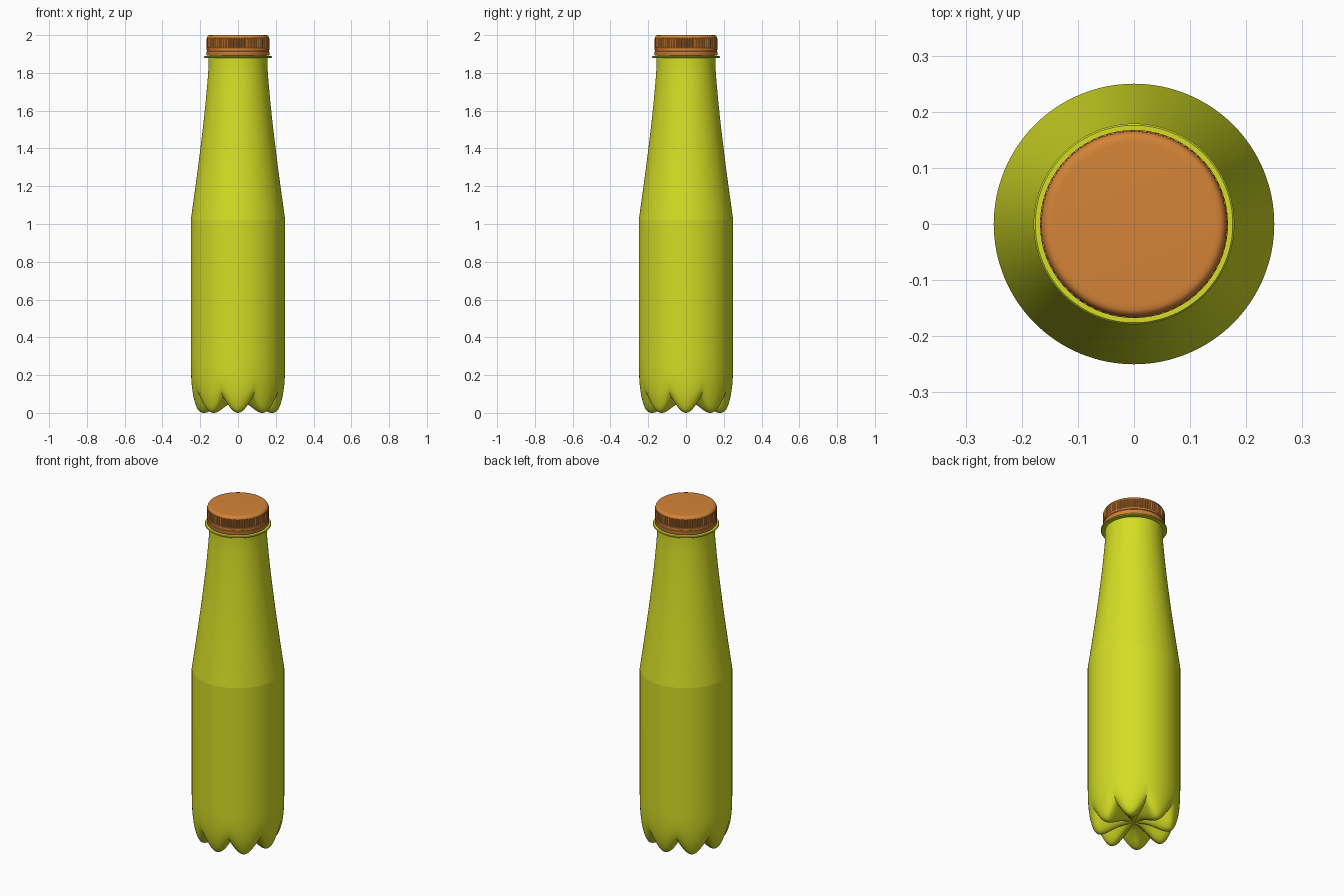
import bpy, bmesh, math

if "Cube" in bpy.data.objects:
    bpy.data.objects.remove(bpy.data.objects["Cube"])


def material(name, color):
    m = bpy.data.materials.new(name)
    m.diffuse_color = (*color, 1)
    m.use_nodes = True
    m.node_tree.nodes["Principled BSDF"].inputs["Base Color"].default_value = m.diffuse_color
    return m


def catmull(pts, steps):
    """Smooth curve through (r, z) points."""
    out = []
    for i in range(len(pts) - 1):
        a, b = pts[max(i - 1, 0)], pts[i]
        c, d = pts[i + 1], pts[min(i + 2, len(pts) - 1)]
        for s in range(steps):
            t = s / steps
            out.append(tuple(0.5 * (2 * q + (r - p) * t + (2 * p - 5 * q + 4 * r - u) * t * t
                                    + (3 * q - p - 3 * r + u) * t ** 3)
                             for p, q, r, u in zip(a, b, c, d)))
    return out + [pts[-1]]


def lathe(name, profile, segs, mat, crease_z=None):
    """Revolve profile(k) -> list of (r, z), which may change with segment k."""
    bm = bmesh.new()
    cols = []
    for k in range(segs):
        a = 2 * math.pi * k / segs
        cols.append([bm.verts.new((r * math.cos(a), r * math.sin(a), z)) for r, z in profile(k)])
    for k in range(segs):
        p, q = cols[k], cols[(k + 1) % segs]
        for i in range(len(p) - 1):
            bm.faces.new((p[i], q[i], q[i + 1], p[i + 1]))
    bmesh.ops.remove_doubles(bm, verts=bm.verts, dist=1e-5)
    bmesh.ops.recalc_face_normals(bm, faces=bm.faces)
    for f in bm.faces:
        f.smooth = True
    for e in bm.edges:
        at_crease = crease_z is not None and all(abs(v.co.z - crease_z) < 1e-4 for v in e.verts)
        e.smooth = not (at_crease or e.calc_face_angle(0) > math.radians(35))
    me = bpy.data.meshes.new(name)
    bm.to_mesh(me)
    bm.free()
    me.materials.append(mat)
    ob = bpy.data.objects.new(name, me)
    bpy.context.collection.objects.link(ob)
    return ob


green = material("yellow_green", (0.66, 0.73, 0.018))
orange = material("orange", (0.66, 0.23, 0.038))

# Bottle: eight-lobed foot blended between a lobe and a valley profile
SEGS, LOBES, SHOULDER = 128, 8, 1.02
lobe = catmull([(0, .06), (.05, .054), (.10, .034), (.15, .008), (.185, 0), (.212, .017),
                (.232, .07), (.244, .14), (.249, .22), (.25, .30)], 4)
valley = catmull([(0, .06), (.05, .062), (.10, .065), (.15, .070), (.185, .076), (.21, .087),
                  (.232, .116), (.244, .16), (.249, .22), (.25, .30)], 4)
neck = catmull([(.25, SHOULDER), (.225, 1.2), (.199, 1.4), (.176, 1.6), (.161, 1.76),
                (.157, 1.82), (.156, 1.878)], 6)
# Neck flange and the hidden finish inside the cap
finish = [(.176, 1.879), (.179, 1.882), (.179, 1.886), (.176, 1.889), (.15, 1.889),
          (.15, 1.96), (0, 1.96)]


def bottle_profile(k):
    w = abs(math.cos(LOBES / 2 * 2 * math.pi * k / SEGS))
    foot = [(p[0] * w + q[0] * (1 - w), p[1] * w + q[1] * (1 - w)) for p, q in zip(lobe, valley)]
    return foot + neck + finish


lathe("bottle", bottle_profile, SEGS, green, SHOULDER)

# Screw cap: tamper band, groove, ribbed grip and rounded top edge
RIBS = 72


def cap_profile(k):
    g = .1675 if k % 4 < 2 else .1625
    return [(.151, 1.893), (.166, 1.893), (.1675, 1.896), (.1675, 1.913), (.164, 1.915),
            (.164, 1.920), (.1675, 1.922), (.1675, 1.932), (g, 1.934), (g, 1.980),
            (.165, 1.984), (.163, 1.991), (.159, 1.997), (.153, 1.9995), (.145, 2.0), (0, 2.0)]


lathe("cap", cap_profile, RIBS * 4, orange)
